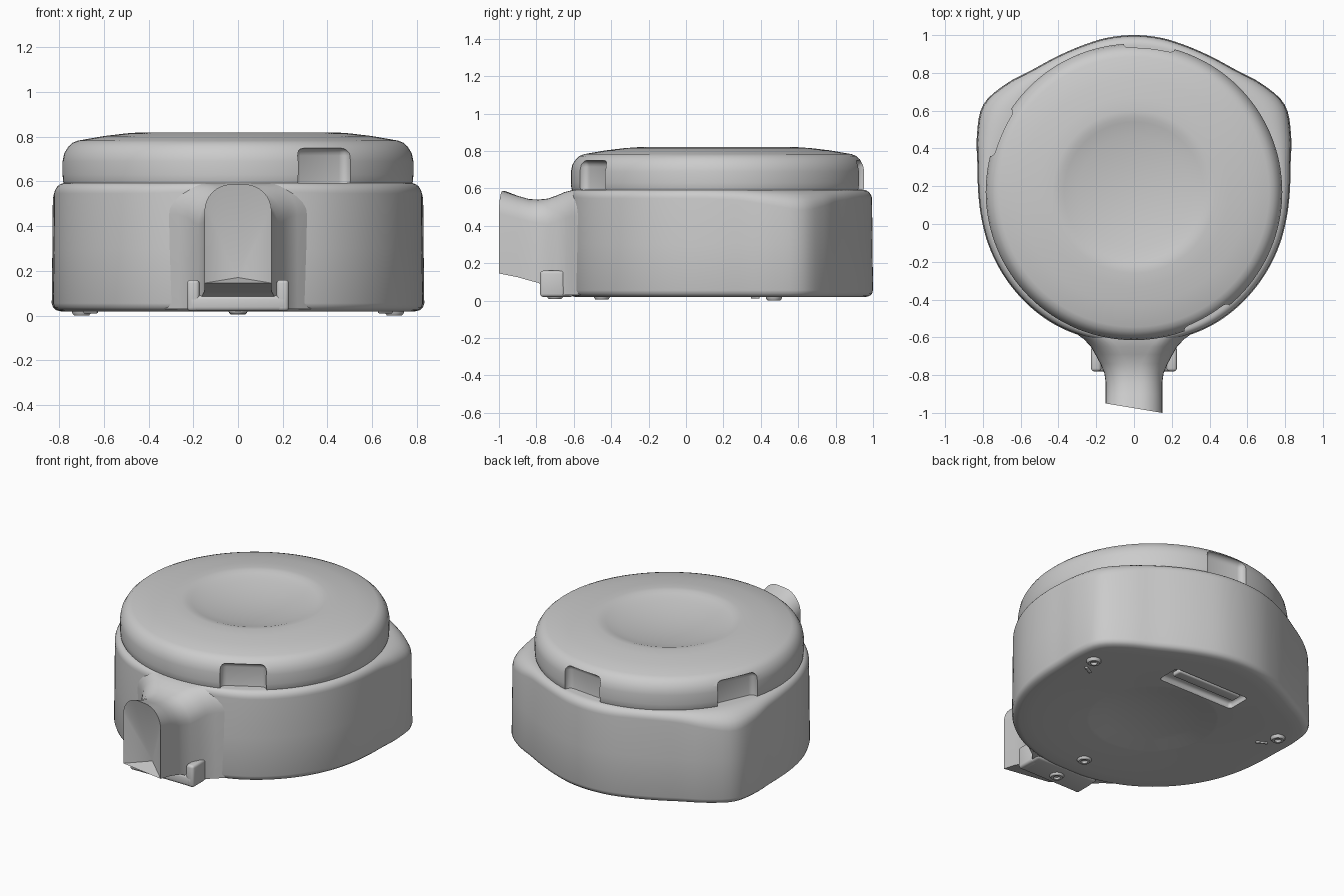
import bpy, bmesh, math
from mathutils import Vector

if "Cube" in bpy.data.objects:
    bpy.data.objects.remove(bpy.data.objects["Cube"])

CY = 0.17   # y of the main round axis


def finish(name, bm, angle=40):
    bmesh.ops.recalc_face_normals(bm, faces=bm.faces)
    me = bpy.data.meshes.new(name)
    bm.to_mesh(me)
    bm.free()
    ob = bpy.data.objects.new(name, me)
    bpy.context.collection.objects.link(ob)
    smooth(ob, angle)
    return ob


def smooth(ob, angle=40):
    bpy.ops.object.select_all(action='DESELECT')
    ob.select_set(True)
    bpy.context.view_layer.objects.active = ob
    bpy.ops.object.shade_smooth_by_angle(angle=math.radians(angle))


def loft(name, rings, start=None, end=None, angle=40):
    """Skin closed rings; start / end are optional fan apex points."""
    bm = bmesh.new()
    vs = [[bm.verts.new(p) for p in r] for r in rings]
    n = len(vs[0])
    for a, b in zip(vs, vs[1:]):
        for i in range(n):
            j = (i + 1) % n
            bm.faces.new((a[i], a[j], b[j], b[i]))
    for ring, tip in ((vs[0], start), (vs[-1], end)):
        if tip is None:
            bm.faces.new(ring)
        else:
            t = bm.verts.new(tip)
            for i in range(n):
                bm.faces.new((ring[i], ring[(i + 1) % n], t))
    return finish(name, bm, angle)


def circle(r, z, n=128, x=0, y=CY):
    return [Vector((x + r * math.sin(2 * math.pi * i / n),
                    y + r * math.cos(2 * math.pi * i / n), z)) for i in range(n)]


def box(name, c, s, bevel=0.012, rot=0, seg=3):
    bm = bmesh.new()
    bmesh.ops.create_cube(bm, size=1)
    bmesh.ops.scale(bm, vec=s, verts=bm.verts)
    bmesh.ops.bevel(bm, geom=bm.edges[:], offset=bevel, segments=seg,
                    affect='EDGES', profile=0.5)
    ob = finish(name, bm)
    ob.location = c
    ob.rotation_euler.z = rot
    return ob


def cut(ob, cutter):
    cutter.hide_render = True
    bpy.context.view_layer.update()
    m = ob.modifiers.new("cut", 'BOOLEAN')
    m.operation = 'DIFFERENCE'
    m.solver = 'EXACT'
    m.object = cutter
    bpy.ops.object.select_all(action='DESELECT')
    ob.select_set(True)
    bpy.context.view_layer.objects.active = ob
    # keep the smooth-by-angle result: apply the cut, then re-shade
    bpy.ops.object.modifier_move_to_index(modifier="cut", index=0)
    bpy.ops.object.modifier_apply(modifier="cut")
    bpy.data.objects.remove(cutter)
    smooth(ob)


# body outline: radius every 10 degrees, measured from the back apex
RAD = [.83, .828, .822, .825, .842, .887, .922, .885, .842, .825,
       .82, .82, .82, .82, .82, .818, .812, .806, .80]


def radius(deg):
    d = min(deg, 360 - deg) / 10
    i = min(int(d), 17)
    t = d - i
    p = [RAD[abs(k) if k <= 18 else 36 - k] for k in (i - 1, i, i + 1, i + 2)]
    return p[1] + .5 * t * (p[2] - p[0] + t * (2 * p[0] - 5 * p[1] + 4 * p[2] - p[3]
                            + t * (3 * (p[1] - p[2]) + p[3] - p[0])))


N = 144
OUT = [radius(360 * i / N) for i in range(N)]


def outline(fr, fz):
    return [Vector((fr(r) * math.sin(2 * math.pi * i / N),
                    CY + fr(r) * math.cos(2 * math.pi * i / N), fz(r)))
            for i, r in enumerate(OUT)]


# body: dished underside, rounded rim, wall, shoulder falling away at the corners
TOP_R = 0.775
rings = [circle(.37 * k, .06 - .04 * k * k, N) for k in (.25, .5, .75, 1)]
rings.append(circle(.385, .018, N))
for d, z in ((.12, .018), (.045, .018), (.02, .024), (.006, .036), (0, .055)):
    rings.append(outline(lambda r: r - d, lambda r: z))
rings.append(outline(lambda r: r - .003, lambda r: .3))
for k in range(7):
    a = math.pi / 2 * k / 6
    rings.append(outline(
        lambda r: TOP_R + (r - .005 - TOP_R) * math.cos(a),
        lambda r: .593 - min(.11, .02 + .6 * (r - TOP_R)) * (1 - math.sin(a))))
rings.append(circle(.6, .593, N))
body = loft("body", rings, (0, CY, .06), (0, CY, .593))

# recess in the underside with a clip bar in it
cut(body, box("recess_cutter", (0, .63, .02), (.54, .16, .07), .02))
box("clip_bar", (0, .655, .036), (.46, .07, .03), .01)

# cap: turned profile with a shallow finger dish
prof = [(.775, .58), (.783, .6), (.785, .63), (.785, .69), (.778, .725), (.76, .755),
        (.74, .773), (.715, .783), (.6, .803), (.5, .815), (.43, .82), (.395, .818),
        (.37, .81)]
prof += [(.37 * k, .77 + .04 * k * k) for k in (.8, .6, .4, .2)]
cap = loft("cap", [circle(r, z) for r, z in prof], end=(0, CY, .77))

# three grip notches around the cap
for deg in (84, 156, 300):
    a = math.radians(deg)
    cut(cap, box("notch_cutter", (.83 * math.cos(a), CY + .83 * math.sin(a), .65),
                 (.2, .27, .2), .035, a, 4))


# spout: arched sections flaring into the body, with a slanted hollow mouth
def arch(y, w, top, bot, skew=0):
    pts = [(-w, bot), (w, bot)]
    rad = min(w * .8, .14)
    for sx, a0 in ((1, 0), (-1, 90)):
        for k in range(9):
            a = math.radians(a0 + 90 * k / 8)
            pts.append((sx * (w - rad) + rad * math.cos(a),
                        top - rad + rad * math.sin(a)))
    return [Vector((x, y - skew * x, z)) for x, z in pts]


sections = [(-.975, .15, .587, .145, .167), (-.9, .15, .56, .125), (-.84, .15, .543, .108),
            (-.79, .157, .54, .095), (-.74, .178, .545, .06), (-.69, .205, .562, .035),
            (-.65, .228, .58, .03), (-.61, .265, .59, .03), (-.57, .32, .592, .03),
            (-.48, .4, .592, .03)]
loft("spout", [arch(*s) for s in sections], start=(0, -.87, .17), angle=50)

# cradle under the spout
box("cradle_base", (0, -.69, .055), (.45, .18, .07), .018)
for s in (-1, 1):
    box("cradle_post", (s * .2, -.715, .09), (.055, .13, .14), .016)

# socket-head screws that act as feet
for x, y, z in ((.7, .47, 0), (-.7, .47, 0), (0, -.45, .005), (0, -.7, .008)):
    loft("foot_screw", [circle(r, z + h, 24, x, y) for r, h in
         ((.045, .04), (.043, .012), (.034, 0), (.02, 0), (.017, .014))],
         end=(x, y, z + .014))
# small slots beside the back screws
for s in (-1, 1):
    box("slot_rib", (s * .66, .37, .02), (.07, .018, .02), .005, s * .5)
